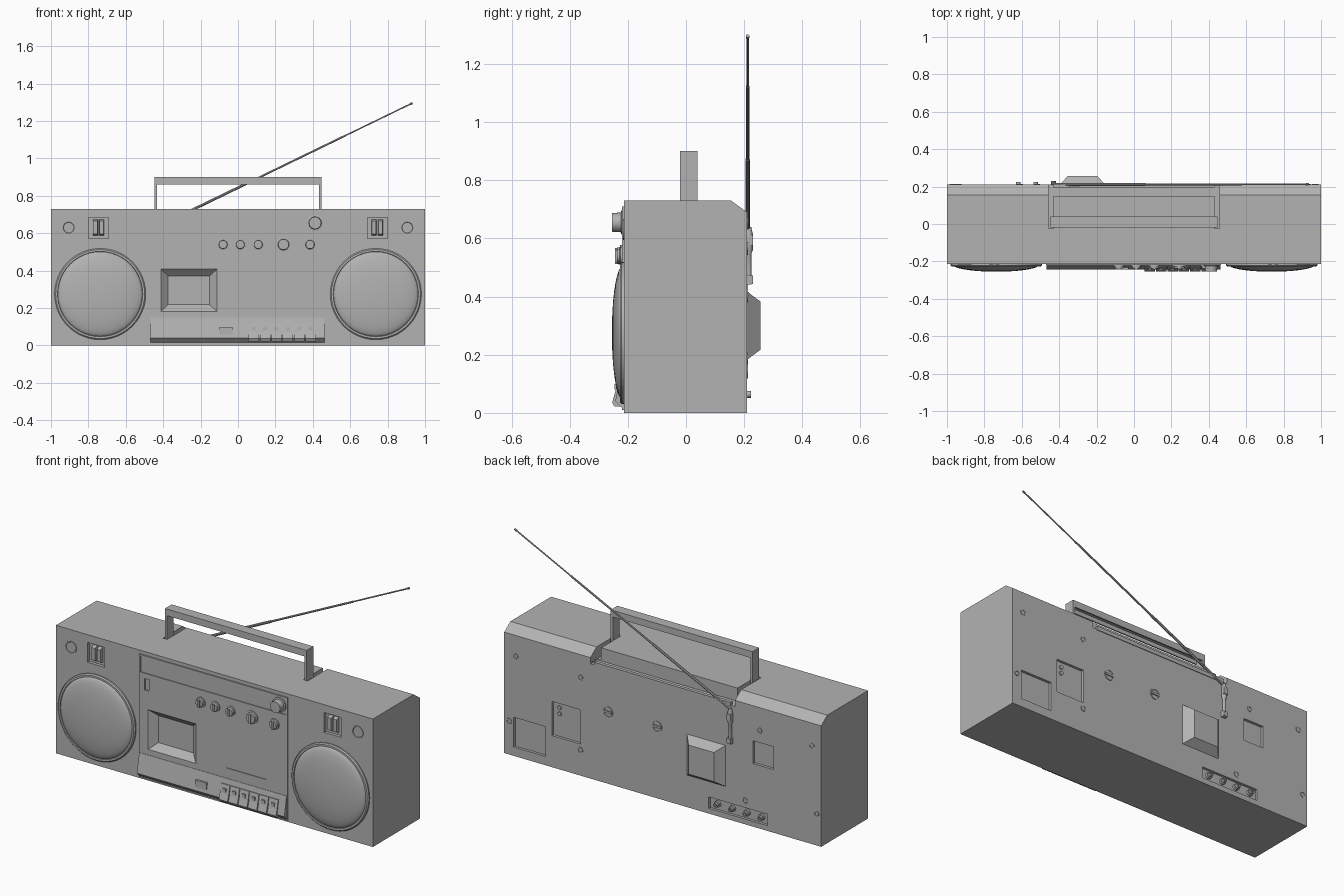
import bpy, bmesh, math
from mathutils import Vector, Matrix

cube = bpy.data.objects.get("Cube")
if cube:
    bpy.data.objects.remove(cube, do_unlink=True)

grey = bpy.data.materials.new("grey_plastic")
grey.use_nodes = True
grey.diffuse_color = (0.45, 0.45, 0.45, 1)
grey.node_tree.nodes["Principled BSDF"].inputs["Base Color"].default_value = (0.45, 0.45, 0.45, 1)
FRONT, BACK = -0.213, 0.21
PANEL = -0.22


def finish(name, bm, smooth=False):
    bmesh.ops.recalc_face_normals(bm, faces=bm.faces)
    me = bpy.data.meshes.new(name)
    bm.to_mesh(me)
    bm.free()
    me.materials.append(grey)
    ob = bpy.data.objects.new(name, me)
    bpy.context.collection.objects.link(ob)
    if smooth:
        bpy.ops.object.select_all(action='DESELECT')
        ob.select_set(True)
        bpy.context.view_layer.objects.active = ob
        bpy.ops.object.shade_smooth_by_angle(angle=math.radians(35))
    return ob


def block(name, x, y, z, inset_x=0, inset_z=0):
    """Box from ranges; the y[1] end can shrink to make a frustum."""
    bm = bmesh.new()
    ends = []
    for yy, ix, iz in ((y[0], 0, 0), (y[1], inset_x, inset_z)):
        ends.append([bm.verts.new(p) for p in (
            (x[0] + ix, yy, z[0] + iz), (x[1] - ix, yy, z[0] + iz),
            (x[1] - ix, yy, z[1] - iz), (x[0] + ix, yy, z[1] - iz))])
    a, b = ends
    bm.faces.new(a)
    bm.faces.new(b)
    for i in range(4):
        j = (i + 1) % 4
        bm.faces.new((a[i], a[j], b[j], b[i]))
    return finish(name, bm)


def extrude_x(name, profile, x0, x1):
    bm = bmesh.new()
    face = bm.faces.new([bm.verts.new((x0, y, z)) for y, z in profile])
    geo = bmesh.ops.extrude_face_region(bm, geom=[face])["geom"]
    bmesh.ops.translate(bm, vec=(x1 - x0, 0, 0),
                        verts=[v for v in geo if isinstance(v, bmesh.types.BMVert)])
    return finish(name, bm)


def lathe(name, origin, axis, profile, sides=24):
    """Turn (radius, distance) points around an axis from the origin."""
    bm = bmesh.new()
    rings = []
    for r, d in profile:
        rings.append([bm.verts.new((r * math.cos(t), r * math.sin(t), d))
                      for t in (2 * math.pi * i / sides for i in range(sides))])
    bm.faces.new(rings[0])
    bm.faces.new(rings[-1])
    for a, b in zip(rings, rings[1:]):
        for i in range(sides):
            j = (i + 1) % sides
            bm.faces.new((a[i], a[j], b[j], b[i]))
    turn = Vector(axis).to_track_quat('Z', 'Y').to_matrix().to_4x4()
    bmesh.ops.transform(bm, matrix=Matrix.Translation(origin) @ turn, verts=bm.verts)
    return finish(name, bm, True)


def cut(target, cutters):
    for c in cutters:
        mod = target.modifiers.new("cut", 'BOOLEAN')
        mod.operation, mod.solver, mod.object = 'DIFFERENCE', 'EXACT', c
    deps = bpy.context.evaluated_depsgraph_get()
    me = bpy.data.meshes.new_from_object(target.evaluated_get(deps))
    target.modifiers.clear()
    target.data = me


# Case with a bevelled rear edge, and the raised centre panel
case = extrude_x("case", [(FRONT, 0), (BACK, 0), (BACK, 0.69), (0.155, 0.73), (FRONT, 0.73)], -1, 1)
panel = block("front_panel", (-0.47, 0.465), (FRONT + 0.004, PANEL), (0.01, 0.71))

# Recesses: handle bay, tape window, tuner strip, slider wells, rear sockets
window = block("cutter", (-0.415, -0.11), (PANEL - 0.002, -0.185), (0.18, 0.41), 0.042, 0.038)
tuner = block("cutter", (-0.462, 0.457), (-0.23, -0.215), (0.61, 0.702))
slot = block("cutter", (-0.435, -0.407), (-0.23, -0.212), (0.515, 0.58))
groove = block("cutter", (0.08, 0.33), (-0.23, -0.216), (0.208, 0.213))
case_cuts = [window, block("cutter", (-0.455, 0.455), (0.15, 0.3), (0.655, 0.8))]
for s in (-1, 1):
    xs = sorted((s * 0.43, s * 0.456))
    case_cuts.append(block("cutter", xs, (-0.025, 0.3), (0.66, 0.8)))
    xs = sorted((s * 0.693, s * 0.80))
    case_cuts.append(block("cutter", xs, (-0.23, -0.195), (0.572, 0.685)))
for x, z in (((0.74, 0.94), (0.05, 0.22)), ((0.52, 0.70), (0.18, 0.375)),
             ((-0.70, -0.57), (0.36, 0.49)), ((-0.66, -0.29), (0.03, 0.095))):
    case_cuts.append(block("cutter", x, (0.195, 0.23), z))
cut(case, case_cuts)
cut(panel, [window, tuner, slot, groove])
for c in set(case_cuts + [window, tuner, slot, groove]):
    bpy.data.objects.remove(c, do_unlink=True)
block("handle_bay_lip", (-0.43, 0.43), (0.195, 0.214), (0.65, 0.672))

# Handle: channel-shaped bar on two flat legs
block("handle_top", (-0.447, 0.447), (-0.02, 0.04), (0.885, 0.9))
for n, y in (("front", (-0.02, -0.012)), ("rear", (0.032, 0.04))):
    block("handle_lip_" + n, (-0.447, 0.447), y, (0.862, 0.886))
for s, n in ((1, "left"), (-1, "right")):
    block("handle_leg_" + n, sorted((s * 0.434, s * 0.447)), (-0.02, 0.04), (0.665, 0.89))

# Speakers, sliders and round dials, mirrored
for s, n in ((1, "left"), (-1, "right")):
    c = (s * 0.737, FRONT, 0.275)
    lathe("speaker_ring_" + n, c, (0, -1, 0),
          [(0.244, -0.005), (0.244, 0.008), (0.238, 0.014), (0.228, 0.014), (0.224, 0.004)], 48)
    dome = [(0.228 * math.cos(t), 0.006 + 0.036 * math.sin(t))
            for t in (math.pi / 2 * i / 9 for i in range(9))]
    lathe("speaker_grille_" + n, c, (0, -1, 0), dome + [(0.005, 0.042)], 48)
    x = s * 0.745
    for i, dx in enumerate((-0.018, 0.016)):
        block(f"slider_{n}_{i + 1}", (x + dx - 0.014, x + dx + 0.014),
              (-0.19, -0.216), (0.585, 0.675), 0.003, 0.01)
    lathe("side_dial_" + n, (s * 0.905, FRONT, 0.63), (0, -1, 0),
          [(0.036, -0.004), (0.036, 0.004), (0.03, 0.004), (0.028, 0.001)], 16)

# Control knobs with grip bars
for i, (x, r) in enumerate(((-0.08, 0.029), (0.012, 0.029), (0.108, 0.029), (0.243, 0.037), (0.385, 0.03))):
    lathe(f"knob_{i + 1}", (x, PANEL, 0.54), (0, -1, 0),
          [(r, -0.005), (r, 0.006), (r * 0.8, 0.008), (r * 0.75, 0.018)])
    block(f"knob_grip_{i + 1}", (x - 0.006, x + 0.006), (-0.23, -0.244),
          (0.54 - r * 0.75, 0.54 + r * 0.75))
lathe("tuning_knob", (0.412, -0.214, 0.655), (0, -1, 0),
      [(0.042, -0.002), (0.042, 0.008), (0.034, 0.01), (0.032, 0.041)])

# Sloped tape deck ledge with its keys
extrude_x("deck_ledge", [(FRONT, 0.15), (-0.222, 0.15), (-0.243, 0.04), (FRONT, 0.01)], -0.468, 0.462)
block("deck_button", (-0.1, -0.03), (-0.22, -0.243), (0.06, 0.1))
for i in range(6):
    x = 0.056 + i * 0.061
    extrude_x(f"tape_key_{i + 1}", [(-0.22, 0.12), (-0.233, 0.12), (-0.244, 0.07), (-0.254, 0.036),
                                    (-0.246, 0.022), (-0.22, 0.022)], x, x + 0.056)
    block(f"key_mark_{i + 1}", (x + 0.018, x + 0.038), (-0.23, -0.245), (0.08, 0.1))

# Rear bump, sockets and screws
block("rear_bump", (-0.4, -0.15), (BACK - 0.004, 0.256), (0.18, 0.42), 0.045, 0.037)
for i in range(4):
    lathe(f"jack_{i + 1}", (-0.34 - i * 0.093, 0.194, 0.064), (0, 1, 0),
          [(0.018, 0), (0.018, 0.014), (0.012, 0.015), (0.012, 0.03), (0.006, 0.03), (0.005, 0.02)], 12)
for i, z in enumerate((0.31, 0.345)):
    lathe(f"socket_{i + 1}", (0.66, 0.194, z), (0, 1, 0), [(0.012, 0), (0.012, 0.008), (0.008, 0.008)], 12)
for i, (x, z) in enumerate(((0.93, 0.57), (0.97, 0.19), (0.52, 0.56), (0.52, 0.145),
                            (-0.61, 0.56), (-0.52, 0.135), (-0.97, 0.18), (-0.94, 0.56))):
    lathe(f"screw_{i + 1}", (x, BACK, z), (0, 1, 0),
          [(0.017, -0.003), (0.017, 0.003), (0.011, 0.003), (0.01, 0.001)], 12)
for i, x in enumerate((0.345, 0.035)):
    lathe(f"rear_fixing_{i + 1}", (x, BACK, 0.41), (0, 1, 0),
          [(0.031, -0.003), (0.031, 0.004), (0.026, 0.004), (0.025, 0.001)], 20)
    block(f"fixing_bar_{i + 1}", (x - 0.025, x + 0.025), (BACK, 0.217), (0.404, 0.416))

# Aerial: clip, pivot and three telescopic sections
block("aerial_clip", (-0.445, -0.415), (BACK - 0.004, 0.23), (0.44, 0.475), 0.003, 0.003)
lathe("aerial_pivot", (-0.43, 0.216, 0.45), (0, 0, 1),
      [(0.009, 0), (0.009, 0.1), (0.014, 0.11), (0.014, 0.165), (0.008, 0.19)], 12)
block("aerial_hinge", (-0.443, -0.417), (BACK - 0.004, 0.231), (0.575, 0.612))
start, tip = Vector((-0.43, 0.212, 0.635)), Vector((0.93, 0.212, 1.295))
length = (tip - start).length
for i, (a, b, r) in enumerate(((0, 0.36, 0.0075), (0.35, 0.74, 0.0055), (0.73, 1, 0.004))):
    lathe(f"aerial_section_{i + 1}", start, tip - start, [(r, a * length), (r, b * length)], 10)
lathe("aerial_tip", tip, tip - start, [(0.006, -0.012), (0.006, 0.003)], 10)
